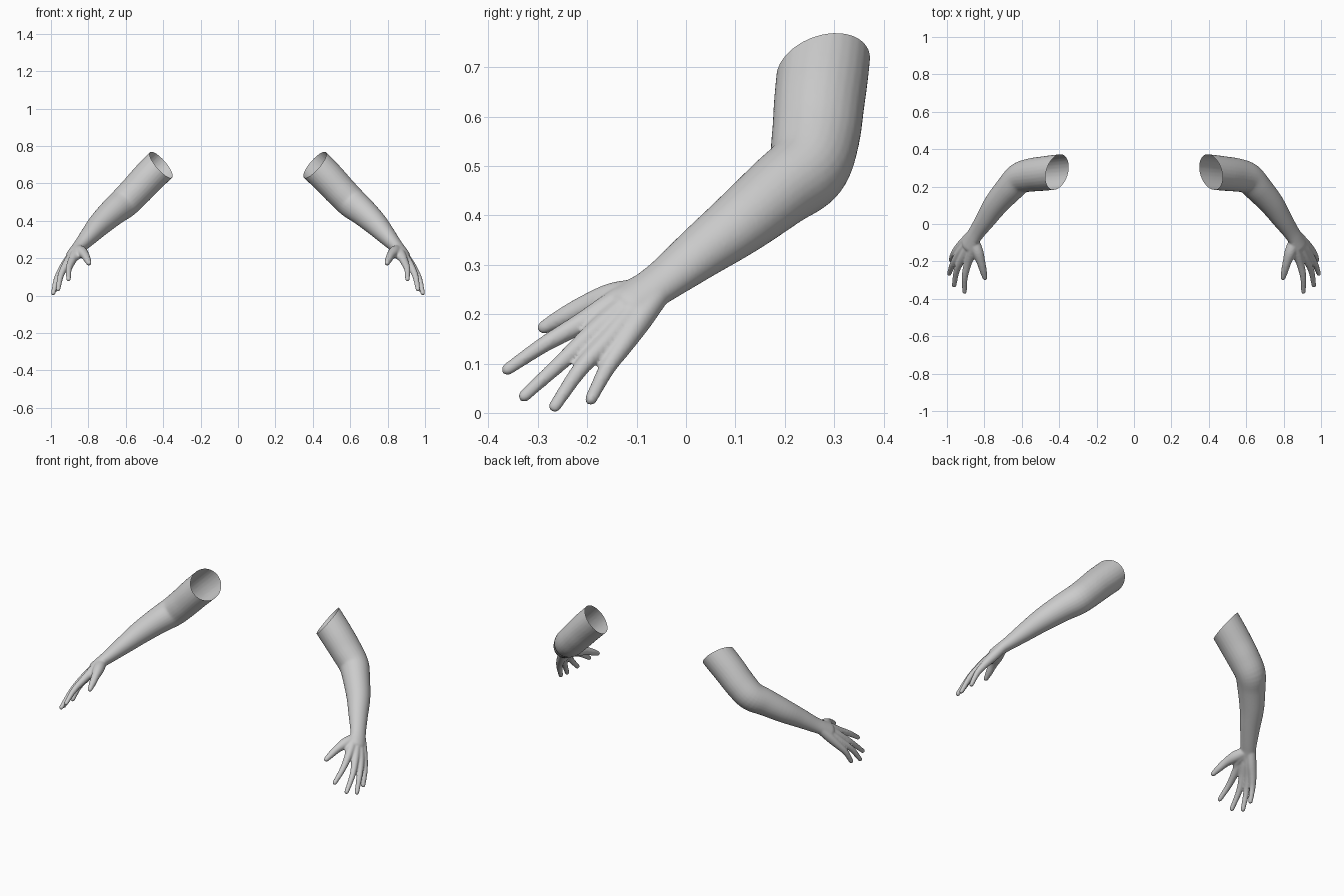
import bpy, bmesh, math
from mathutils import Vector

if "Cube" in bpy.data.objects:
    bpy.data.objects.remove(bpy.data.objects["Cube"])

SIDES = 28
ACROSS = Vector((0.47, 0.79, -0.42)).normalized()   # thumb side to little-finger side


def spline(rows, steps=5):
    """Catmull-Rom through rows of (x, y, z, half width, half thickness)."""
    rows = [Vector(r) for r in rows]
    pts = [rows[0] * 2 - rows[1]] + rows + [rows[-1] * 2 - rows[-2]]
    out = []
    for i in range(1, len(pts) - 2):
        a, b, c, d = pts[i - 1:i + 3]
        for k in range(steps):
            t = k / steps
            out.append(0.5 * (2 * b + (c - a) * t + (2 * a - 5 * b + 4 * c - d) * t ** 2
                              + (3 * b - a - 3 * c + d) * t ** 3))
    return out + [rows[-1]]


def limb(bm, rows):
    """Elliptical tube along a path, with a rounded far end."""
    path = spline(rows)
    centres = [Vector(p[:3]) for p in path]
    rings = []
    for i, p in enumerate(path):
        t = (centres[min(i + 1, len(path) - 1)] - centres[max(i - 1, 0)]).normalized()
        rings.append((centres[i], t, p[3], p[4]))
    c, t, rw, rn = rings[-1]
    for a in (25, 50, 70, 84):
        a = math.radians(a)
        rings.append((c + t * min(rw, rn) * math.sin(a), t, rw * math.cos(a), rn * math.cos(a)))
    loops = []
    for c, t, rw, rn in rings:
        n = t.cross(ACROSS).normalized()
        w = n.cross(t)
        loops.append([bm.verts.new(c + w * rw * math.cos(2 * math.pi * k / SIDES)
                                   + n * rn * math.sin(2 * math.pi * k / SIDES))
                      for k in range(SIDES)])
    for lo, hi in zip(loops, loops[1:]):
        for k in range(SIDES):
            j = (k + 1) % SIDES
            bm.faces.new((lo[k], lo[j], hi[j], hi[k]))
    bm.faces.new(loops[0][::-1])
    bm.faces.new(loops[-1])


bm = bmesh.new()

# Upper arm, elbow, forearm and wrist
limb(bm, [(0.34, 0.285, 0.77, 0.092, 0.088), (0.41, 0.278, 0.70, 0.093, 0.09),
          (0.48, 0.27, 0.63, 0.092, 0.089), (0.55, 0.262, 0.555, 0.089, 0.086),
          (0.61, 0.245, 0.495, 0.083, 0.083), (0.665, 0.19, 0.45, 0.076, 0.075),
          (0.735, 0.11, 0.385, 0.067, 0.064), (0.79, 0.03, 0.325, 0.056, 0.051),
          (0.835, -0.035, 0.275, 0.047, 0.039), (0.862, -0.075, 0.247, 0.045, 0.033),
          (0.885, -0.115, 0.22, 0.047, 0.03)])

# Fingers: palm bone start, knuckle, middle joint, tip
FINGERS = [
    ((0.853, -0.091, 0.255), (0.89, -0.215, 0.18), (0.905, -0.285, 0.14), (0.906, -0.362, 0.088)),
    ((0.859, -0.080, 0.25), (0.922, -0.19, 0.16), (0.948, -0.25, 0.105), (0.962, -0.328, 0.034)),
    ((0.865, -0.070, 0.244), (0.938, -0.16, 0.145), (0.968, -0.213, 0.09), (0.988, -0.266, 0.013)),
    ((0.871, -0.059, 0.239), (0.94, -0.128, 0.137), (0.965, -0.16, 0.09), (0.979, -0.193, 0.027)),
]
for base, knuckle, joint, tip in FINGERS:
    middle = (Vector(base) + Vector(knuckle)) / 2
    limb(bm, [(*base, 0.026, 0.026), (*middle, 0.025, 0.026), (*knuckle, 0.021, 0.021),
              (*joint, 0.0165, 0.0165), (*tip, 0.0125, 0.012)])

# Thumb with its fleshy base, and the web joining it to the palm
limb(bm, [(0.858, -0.09, 0.243, 0.03, 0.03), (0.836, -0.15, 0.232, 0.031, 0.031),
          (0.818, -0.205, 0.215, 0.023, 0.023), (0.806, -0.25, 0.193, 0.019, 0.019),
          (0.797, -0.288, 0.173, 0.014, 0.013)])
limb(bm, [(0.862, -0.10, 0.235, 0.028, 0.028), (0.858, -0.145, 0.222, 0.028, 0.026),
          (0.872, -0.185, 0.2, 0.018, 0.018)])

bmesh.ops.recalc_face_normals(bm, faces=bm.faces)
mesh = bpy.data.meshes.new("arm_parts")
bm.to_mesh(mesh)
bm.free()
parts = bpy.data.objects.new("arm_parts", mesh)
bpy.context.collection.objects.link(parts)

# Fuse the parts into one soft skin
remesh = parts.modifiers.new("fuse", 'REMESH')
remesh.mode = 'VOXEL'
remesh.voxel_size = 0.005
soften = parts.modifiers.new("soften", 'SMOOTH')
soften.factor = 0.5
soften.iterations = 5
skin = bpy.data.meshes.new_from_object(parts.evaluated_get(bpy.context.evaluated_depsgraph_get()))
bpy.data.objects.remove(parts)

# Cut the shoulder end open on a slant
bm = bmesh.new()
bm.from_mesh(skin)
bmesh.ops.bisect_plane(bm, geom=bm.verts[:] + bm.edges[:] + bm.faces[:],
                       plane_co=(0.412, 0.278, 0.70), plane_no=(-0.72, -0.27, 0.635),
                       clear_outer=True)
for f in bm.faces:
    f.smooth = True
bm.to_mesh(skin)
bm.free()

grey = bpy.data.materials.new("plain_grey")
grey.diffuse_color = (0.6, 0.6, 0.6, 1)
grey.use_nodes = True
grey.node_tree.nodes["Principled BSDF"].inputs["Base Color"].default_value = grey.diffuse_color
skin.materials.clear()
skin.materials.append(grey)

# Mirrored pair
arms = bpy.data.objects.new("arms", skin)
bpy.context.collection.objects.link(arms)
mirror = arms.modifiers.new("mirror", 'MIRROR')
mirror.use_axis[0] = True
mirror.use_mirror_merge = False
